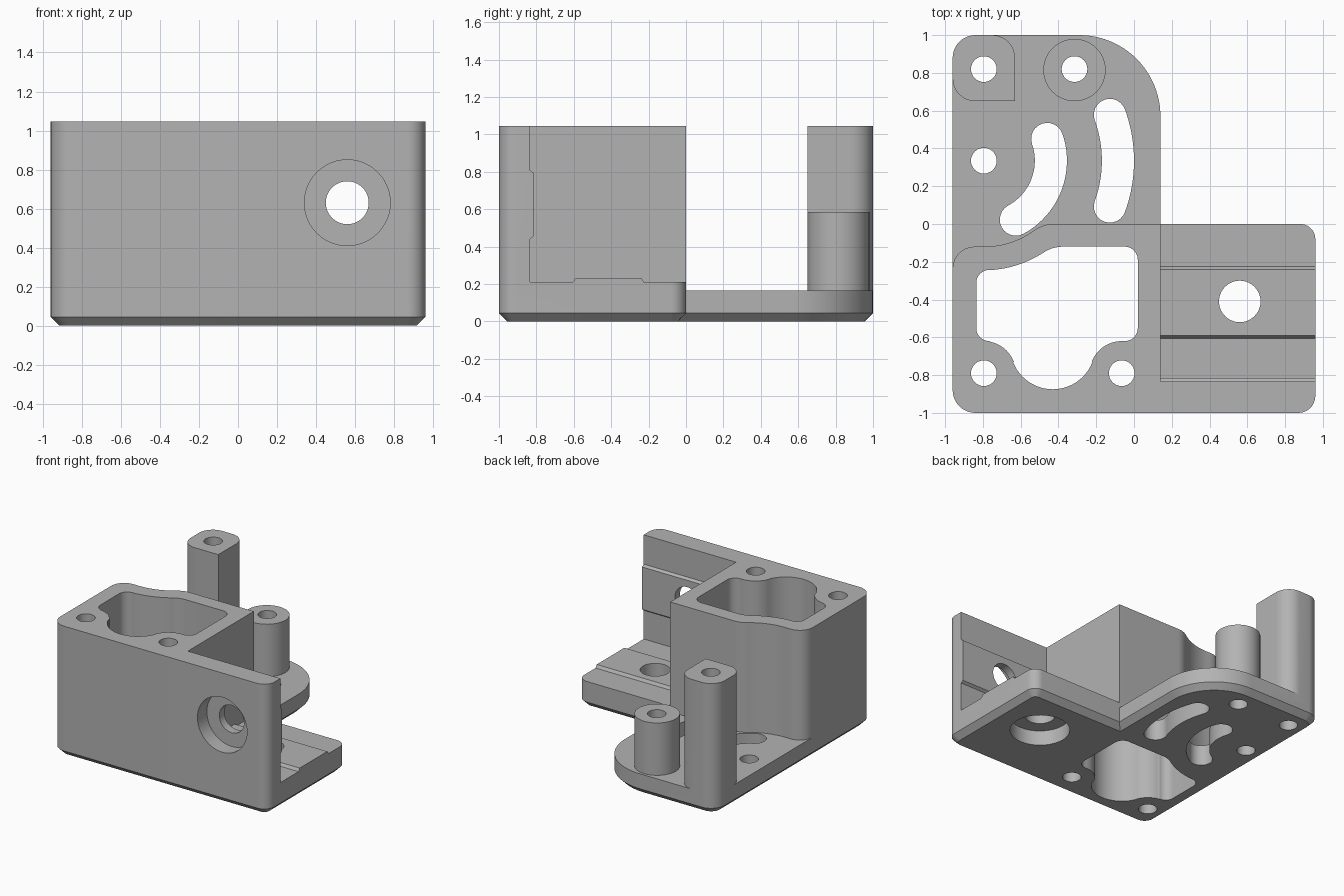
import bpy, bmesh
from math import sin, cos, pi, radians
from mathutils import Vector

cube = bpy.data.objects.get("Cube")
if cube:
    bpy.data.objects.remove(cube, do_unlink=True)

grey = bpy.data.materials.new("plain grey")
grey.use_nodes = True
grey.diffuse_color = (0.45, 0.45, 0.45, 1)
grey.node_tree.nodes["Principled BSDF"].inputs["Base Color"].default_value = (0.45, 0.45, 0.45, 1)

TOP = 1.045
PLATE = 0.165
FLOOR = 0.21


def arc(cx, cy, r, a0, a1, n=12):
    angles = [radians(a0 + (a1 - a0) * i / n) for i in range(n + 1)]
    return [(cx + r * cos(a), cy + r * sin(a)) for a in angles]


def circle(cx, cy, r, n=40):
    return arc(cx, cy, r, 0, 360, n)[:-1]


def rounded(corners):
    """Outline of (x, y, radius) right-angled corners."""
    out = []
    for i, (x, y, r) in enumerate(corners):
        p = Vector((x, y))
        u = (Vector(corners[i - 1][:2]) - p).normalized()
        v = (Vector(corners[(i + 1) % len(corners)][:2]) - p).normalized()
        if r == 0:
            out.append((x, y))
            continue
        n = 24 if r > 0.3 else 10
        c = p + (u + v) * r
        for k in range(n + 1):
            t = pi / 2 * k / n
            q = c - (u * sin(t) + v * cos(t)) * r
            out.append((q.x, q.y))
    return out


def inset(pts, d):
    """Move a counter-clockwise outline inwards by d."""
    out = []
    for i, p in enumerate(pts):
        p = Vector(p)
        e0 = (p - Vector(pts[i - 1])).normalized()
        e1 = (Vector(pts[(i + 1) % len(pts)]) - p).normalized()
        n0, n1 = Vector((-e0.y, e0.x)), Vector((-e1.y, e1.x))
        q = p + (n0 + n1) * d / (1 + n0.dot(n1))
        out.append((q.x, q.y))
    return out


def loft(name, layers, axis="z"):
    """Solid through (outline, height) layers stacked along an axis."""
    place = {"x": lambda a, b, h: (h, a, b),
             "y": lambda a, b, h: (a, h, b),
             "z": lambda a, b, h: (a, b, h)}[axis]
    bm = bmesh.new()
    rings = [[bm.verts.new(place(a, b, h)) for a, b in pts] for pts, h in layers]
    for lo, hi in zip(rings, rings[1:]):
        for i in range(len(lo)):
            bm.faces.new((lo[i - 1], lo[i], hi[i], hi[i - 1]))
    bm.faces.new(rings[0][::-1])
    bm.faces.new(rings[-1])
    bmesh.ops.recalc_face_normals(bm, faces=bm.faces)
    mesh = bpy.data.meshes.new(name)
    bm.to_mesh(mesh)
    bm.free()
    mesh.materials.append(grey)
    obj = bpy.data.objects.new(name, mesh)
    bpy.context.collection.objects.link(obj)
    return obj


def prism(name, pts, lo, hi, axis="z"):
    return loft(name, [(pts, lo), (pts, hi)], axis)


# Base plate with a chamfered lower edge
outline = rounded([(-0.96, -1, 0.12), (0.96, -1, 0.09), (0.96, 0, 0.08), (0.14, 0, 0),
                   (0.14, 1, 0.43), (-0.96, 1, 0.12)])
bracket = loft("bracket", [(inset(outline, 0.045), 0), (outline, 0.045), (outline, PLATE)])

# Pivot shared by both curved slots and the curved back of the block
px, py = -0.795, 0.335

# Tall hollow block
block = (rounded([(-0.96, -0.5, 0), (-0.96, -1, 0.12), (0.14, -1, 0), (0.14, 0, 0), (-0.3, 0, 0)])[1:-1]
         + arc(-0.426, -0.173, 0.173, 90, 126)
         + arc(px, py, 0.455, -54, -94)
         + arc(-0.845, -0.235, 0.115, 90, 180))
pocket = (arc(-0.43, -0.65, 0.225, 201, 339, 24)
          + arc(-0.065, -0.79, 0.17, 160, 90)
          + arc(-0.05, -0.55, 0.07, -90, 0)
          + arc(-0.05, -0.19, 0.07, 0, 90)
          + arc(-0.375, -0.31, 0.19, 90, 123)
          + arc(px, py, 0.58, -57, -86)
          + arc(-0.765, -0.313, 0.07, 90, 180)
          + arc(-0.765, -0.55, 0.07, 180, 270)
          + arc(-0.795, -0.79, 0.17, 78, 20))

wall = rounded([(0.1, -1, 0), (0.96, -1, 0.09), (0.96, -0.835, 0), (0.1, -0.835, 0)])
floor = rounded([(0.1, -1, 0), (0.96, -1, 0.09), (0.96, 0, 0.08), (0.1, 0, 0)])
post = rounded([(-0.96, 0.65, 0.12), (-0.63, 0.65, 0), (-0.63, 1, 0.12), (-0.96, 1, 0.12)])

# Low ribs with sloped edges on the floor and on the wall
floor_rib = [(-0.605, 0.15), (-0.605, FLOOR), (-0.59, 0.233), (-0.24, 0.233),
             (-0.225, FLOOR), (-0.225, 0.15)]
wall_rib = [(-0.9, 0.44), (-0.835, 0.44), (-0.815, 0.455), (-0.815, 0.795),
            (-0.835, 0.81), (-0.9, 0.81)]

solids = [
    prism("floor", floor, 0.1, FLOOR),
    prism("wall", wall, 0.1, TOP),
    prism("block", block, 0.1, TOP),
    prism("corner_post", post, 0.1, TOP),
    prism("round_post", circle(-0.315, 0.815, 0.165, 48), 0.1, 0.585),
    prism("floor_rib", floor_rib, 0.1, 0.96, "x"),
    prism("wall_rib", wall_rib, 0.1, 0.96, "x"),
]


def slot(r, a0, a1, w=0.085):
    """Curved slot about the pivot, with round ends."""
    ends = [(px + r * cos(radians(a)), py + r * sin(radians(a))) for a in (a0, a1)]
    return (arc(px, py, r + w, a0, a1, 20)[1:-1]
            + arc(*ends[1], w, a1, a1 + 180)
            + arc(px, py, r - w, a1, a0, 20)[1:-1]
            + arc(*ends[0], w, a0 + 180, a0 + 360))


# Openings: pocket, curved slots, screw holes and counterbored holes
cutters = [
    prism("pocket_cutter", pocket, -0.2, 1.3),
    prism("inner_slot_cutter", slot(0.355, -61.5, 19), -0.2, 0.4),
    prism("outer_slot_cutter", slot(0.71, -20, 20), -0.2, 0.4),
    prism("floor_hole_cutter", circle(0.56, -0.41, 0.11), -0.2, 0.4),
    prism("floor_counterbore_cutter", circle(0.56, -0.41, 0.22, 48), -0.2, 0.12),
    prism("wall_hole_cutter", circle(0.56, 0.63, 0.11), -1.2, -0.6, "y"),
    prism("wall_counterbore_cutter", circle(0.56, 0.63, 0.22, 48), -1.2, -0.88, "y"),
]
for x, y in [(px, 0.82), (-0.315, 0.82), (px, py), (px, -0.79), (-0.065, -0.79)]:
    cutters.append(prism("screw_hole_cutter", circle(x, y, 0.068, 32), -0.2, 1.3))

# Join the solids, then cut the openings
bpy.ops.object.select_all(action="DESELECT")
bpy.context.view_layer.objects.active = bracket
bracket.select_set(True)
for part in solids + cutters:
    mod = bracket.modifiers.new(part.name, "BOOLEAN")
    mod.operation = "UNION" if part in solids else "DIFFERENCE"
    mod.solver = "EXACT"
    mod.object = part
    bpy.ops.object.modifier_apply(modifier=mod.name)
for part in solids + cutters:
    bpy.data.objects.remove(part, do_unlink=True)

bpy.ops.object.shade_smooth_by_angle(angle=radians(30))
